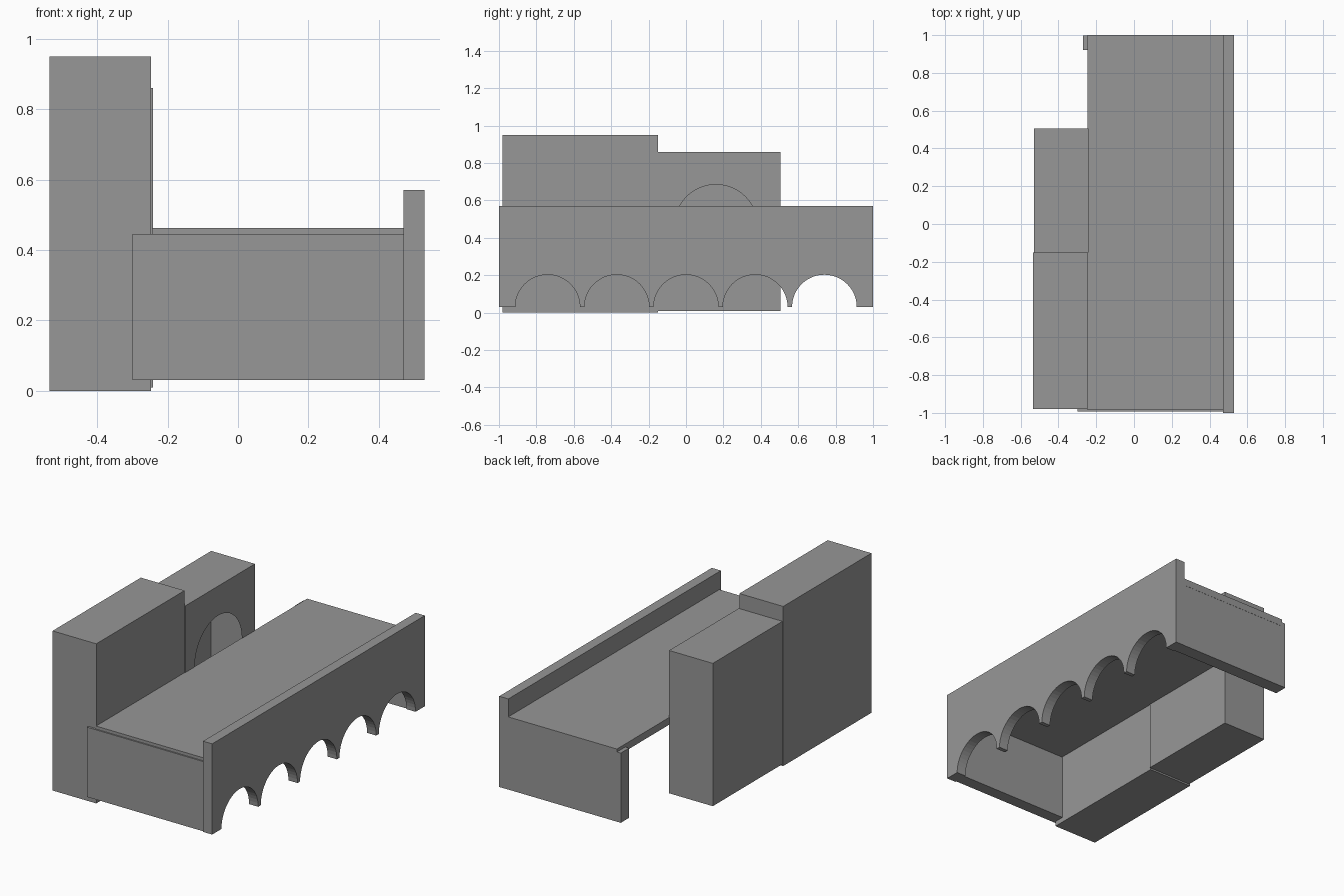
import bpy, bmesh
from math import cos, sin, pi

if "Cube" in bpy.data.objects:
    bpy.data.objects.remove(bpy.data.objects["Cube"], do_unlink=True)

GREY = (0.31, 0.31, 0.31, 1)
stone = bpy.data.materials.new("grey stone")
stone.use_nodes = True
stone.diffuse_color = GREY
bsdf = next(n for n in stone.node_tree.nodes if n.type == 'BSDF_PRINCIPLED')
bsdf.inputs["Base Color"].default_value = GREY


def finish(name, bm):
    mesh = bpy.data.meshes.new(name)
    bm.to_mesh(mesh)
    bm.free()
    mesh.materials.append(stone)
    obj = bpy.data.objects.new(name, mesh)
    bpy.context.scene.collection.objects.link(obj)
    return obj


def box_bmesh(x, y, z):
    bm = bmesh.new()
    bmesh.ops.create_cube(bm, size=1)
    for v in bm.verts:
        v.co = [lo + (c + 0.5) * (hi - lo) for c, (lo, hi) in zip(v.co, (x, y, z))]
    return bm


def box(name, x, y, z):
    return finish(name, box_bmesh(x, y, z))


def arch(y, z, r, steps=24):
    """Half circle of (y, z) points, running from -y to +y."""
    return [(y - r * cos(pi * i / steps), z + r * sin(pi * i / steps))
            for i in range(steps + 1)]


def add_face(bm, x, points):
    return bm.faces.new([bm.verts.new((x, y, z)) for y, z in points])


# Long parapet wall with a row of five arches along its foot
bm = bmesh.new()
outline = [(-1, 0.57), (-1, 0.03)]
for i in range(-2, 3):
    outline += arch(i * 0.37, 0.03, 0.173)
outline += [(1, 0.03), (1, 0.57)]
face = add_face(bm, 0.47, outline)
new = bmesh.ops.extrude_face_region(bm, geom=[face])["geom"]
for v in new:
    if isinstance(v, bmesh.types.BMVert):
        v.co.x = 0.53
bmesh.ops.recalc_face_normals(bm, faces=bm.faces)
finish("arcade_wall", bm)

# Deck and its two end walls
box("deck", (-0.245, 0.47), (-0.985, 1), (0.42, 0.463))
box("front_end_wall", (-0.3, 0.47), (-0.993, -0.92), (0.03, 0.445))
box("back_end_wall", (-0.27, 0.47), (0.92, 0.999), (0.03, 0.445))

# Tall solid block
box("tall_block", (-0.535, -0.247), (-0.98, -0.15), (0, 0.95))

# Lower hollow block: its deck side is replaced by a face with an arched opening
X, Y, Z, SILL = (-0.53, -0.242), (-0.15, 0.505), (0.01, 0.86), 0.463
bm = box_bmesh(X, Y, Z)
side = max(bm.faces, key=lambda f: f.calc_center_median().x)
bmesh.ops.delete(bm, geom=[side], context='FACES_ONLY')
add_face(bm, X[1], [(Y[0], Z[0]), (Y[1], Z[0]), (Y[1], SILL), (Y[0], SILL)])
add_face(bm, X[1], [(Y[0], SILL)] + arch(0.16, SILL, 0.222)
         + [(Y[1], SILL), (Y[1], Z[1]), (Y[0], Z[1])])
bmesh.ops.remove_doubles(bm, verts=bm.verts, dist=0.0001)
finish("hollow_block", bm)
